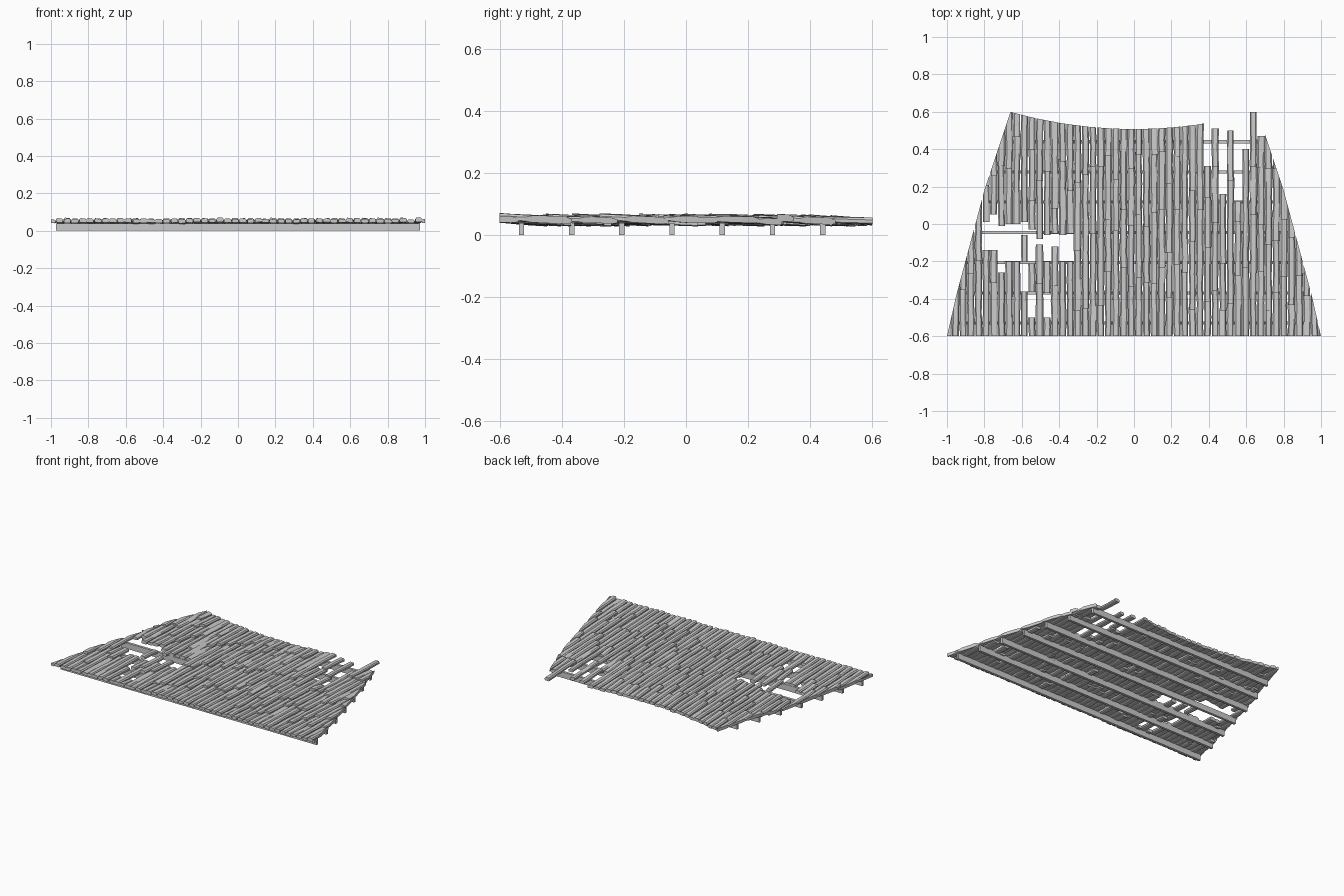
import bpy, bmesh, random
from mathutils import Vector

if "Cube" in bpy.data.objects:
    bpy.data.objects.remove(bpy.data.objects["Cube"])

random.seed(7)
U = random.uniform
PITCH = 2 / 49
# right-hand outline of the panel (mirrored for the left)
EDGE = [(1.0, -0.6), (0.95, -0.38), (0.8, 0.18), (0.66, 0.6)]
# missing stretches (low, high) per plank column
GAPS = {5: [(-.14, .01)], 6: [(-.14, .05)], 7: [(-.26, -.01)], 8: [(-.2, 0)],
        9: [(-.2, 0)], 10: [(-.36, -.2), (-.06, .01)],
        11: [(-.5, -.36), (-.21, -.03)], 12: [(-.11, -.08)],
        13: [(-.5, -.37), (-.2, -.06)], 14: [(-.12, -.05)],
        15: [(-.2, -.06)], 16: [(-.2, -.05)],
        36: [(.16, .7)], 38: [(.12, .7)]}
# broken top ends per plank column
TOPS = {34: .31, 35: .51, 37: .5, 39: .4, 40: .6, 41: .47, 42: .52}
SECTION = [(-.5, .15), (-.5, .7), (-.32, 1), (.32, .95),
           (.5, .65), (.5, .15), (.34, 0), (-.34, 0)]


def edge_x(y):
    for (x0, y0), (x1, y1) in zip(EDGE, EDGE[1:]):
        if y <= y1:
            return x0 + (x1 - x0) * (y - y0) / (y1 - y0)
    return EDGE[-1][0]


def top_y(x):
    return 0.508 + 0.21 * x * x


def clip(bm):
    # trim to the slanted sides
    for s in (1, -1):
        for (x0, y0), (x1, y1) in zip(EDGE, EDGE[1:]):
            n = Vector((s * (y1 - y0), x0 - x1, 0)).normalized()
            bmesh.ops.bisect_plane(bm, geom=bm.verts[:] + bm.edges[:] + bm.faces[:],
                                   plane_co=(s * x0, y0, 0), plane_no=n,
                                   clear_outer=True)
            rim = [e for e in bm.edges if e.is_boundary]
            if rim:
                bmesh.ops.holes_fill(bm, edges=rim, sides=0)


def plank(out, cx, y0, y1, curved):
    # one weathered plank, low end lapping over the plank in front
    bm = bmesh.new()
    w = PITCH * U(.88, 1.03)
    th = U(.019, .024)
    lift = U(-.002, .003)
    n = max(2, round((y1 - y0) / .09))
    rings = []
    for i in range(n + 1):
        t = i / n
        dx, dz = U(-.002, .002), U(-.0015, .0015)
        wi = w * U(.92, 1.04)
        roll = U(-.06, .06)
        ring = []
        for a, b in SECTION:
            x = cx + dx + a * wi
            y = y0 + (y1 - y0) * t
            if i == n and curved:
                y = top_y(x)
            z = .043 - .012 * t + lift + dz + b * th * U(.93, 1.05) + a * wi * roll
            ring.append(bm.verts.new((x, y, max(z, .028))))
        rings.append(ring)
    k = len(SECTION)
    for r0, r1 in zip(rings, rings[1:]):
        for j in range(k):
            bm.faces.new((r0[j], r0[(j + 1) % k], r1[(j + 1) % k], r1[j]))
    bm.faces.new(rings[0])
    bm.faces.new(rings[-1])
    clip(bm)
    if bm.faces:
        bmesh.ops.recalc_face_normals(bm, faces=bm.faces[:])
        me = bpy.data.meshes.new("tmp")
        bm.to_mesh(me)
        out.from_mesh(me)
        bpy.data.meshes.remove(me)
    bm.free()


def add_object(name, bm):
    me = bpy.data.meshes.new(name)
    bm.to_mesh(me)
    bm.free()
    ob = bpy.data.objects.new(name, me)
    bpy.context.collection.objects.link(ob)
    return ob


# plank covering, column by column
cover = bmesh.new()
for c in range(50):
    cx = -1 + PITCH * (c + .5) - .015
    top = TOPS.get(c, top_y(cx))
    # solid runs between the gaps
    runs, start = [], -.6
    for lo, hi in GAPS.get(c, []):
        runs.append((start, lo))
        start = hi
    if start < top:
        runs.append((start, top))
    for lo, hi in runs:
        y = lo
        first = U(.12, .4)
        while y < hi - .001:
            end = y + first
            first = U(.24, .42)
            if hi - end < .1:
                end = hi
            last = end == hi
            plank(cover, cx, y, end if last else end + .015,
                  last and hi == top and c not in TOPS)
            y = end
add_object("roof_planks", cover)

# cross battens underneath
for i in range(7):
    y = -.53 + i * .1617
    bpy.ops.mesh.primitive_cube_add(size=1, location=(0, y, .02))
    ob = bpy.context.object
    ob.name = "batten_%d" % (i + 1)
    ob.scale = (2 * (edge_x(y) - .01), .017, .04)
    bpy.ops.object.transform_apply(location=False, rotation=False, scale=True)
